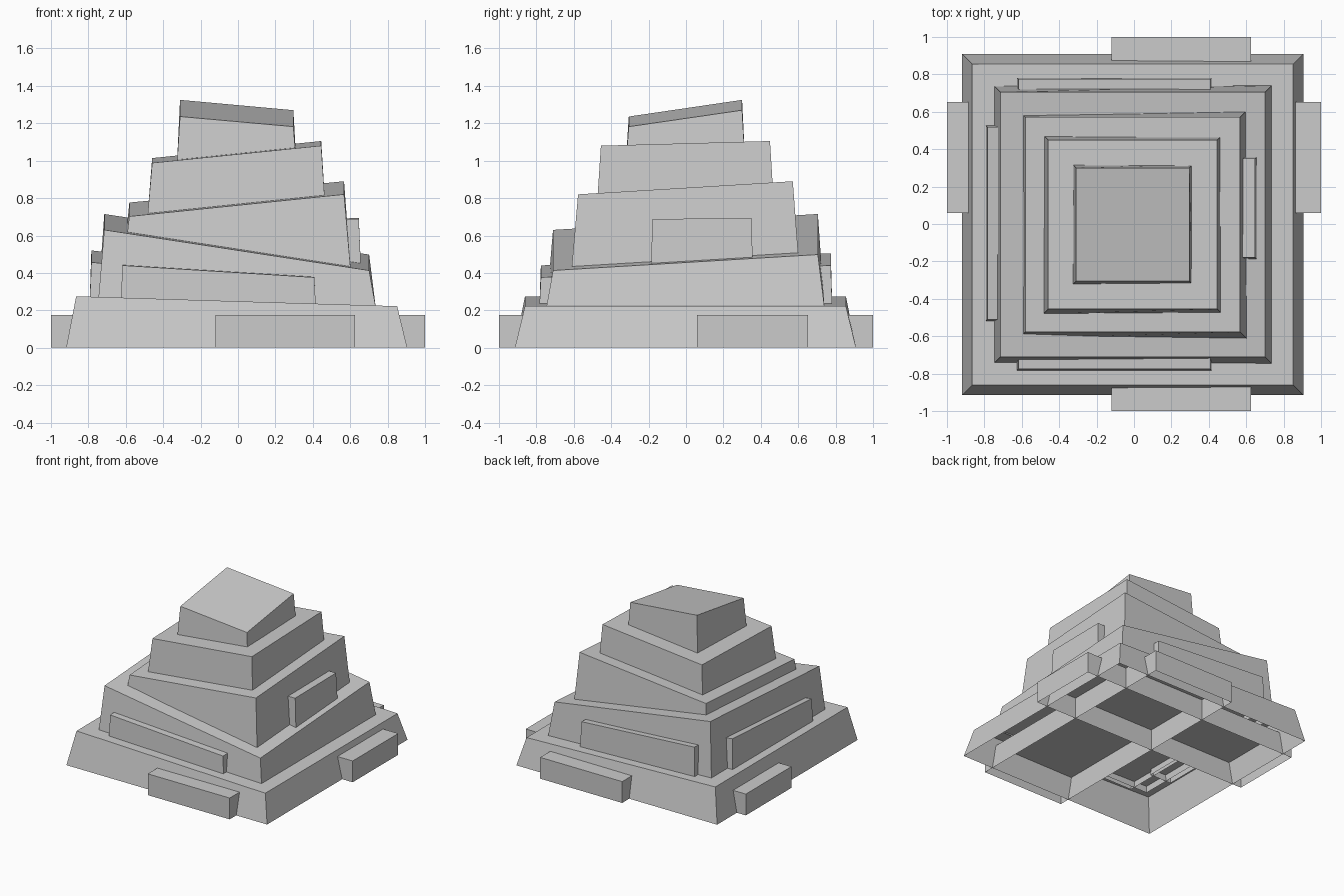
import bpy, bmesh

if "Cube" in bpy.data.objects:
    bpy.data.objects.remove(bpy.data.objects["Cube"])


def block(name, bottom, top, z0, tops):
    """Open-bottomed tapered block. bottom/top = (x0, x1, y0, y1);
    tops = heights at front-left, front-right, back-right, back-left."""
    def ring(r):
        x0, x1, y0, y1 = r
        return [(x0, y0), (x1, y0), (x1, y1), (x0, y1)]

    bm = bmesh.new()
    low = [bm.verts.new((x, y, z0)) for x, y in ring(bottom)]
    high = [bm.verts.new((x, y, z)) for (x, y), z in zip(ring(top), tops)]
    for i in range(4):
        j = (i + 1) % 4
        bm.faces.new((low[i], low[j], high[j], high[i]))
    bm.faces.new(high)
    mesh = bpy.data.meshes.new(name)
    bm.to_mesh(mesh)
    bm.free()
    obj = bpy.data.objects.new(name, mesh)
    bpy.context.collection.objects.link(obj)
    return obj


def square(half, cx=-0.007, cy=-0.003):
    return (cx - half, cx + half, cy - half, cy + half)


# Stacked tiers with slanted tops: bottom half, top half, base z, corner heights
tiers = [
    (0.912, 0.858, 0.00, (0.275, 0.222, 0.222, 0.275)),
    (0.743, 0.708, 0.22, (0.630, 0.413, 0.498, 0.715)),
    (0.610, 0.574, 0.41, (0.702, 0.820, 0.890, 0.776)),
    (0.477, 0.452, 0.70, (0.988, 1.080, 1.105, 1.014)),
    (0.319, 0.303, 0.99, (1.236, 1.182, 1.270, 1.325)),
]
for i, (b, t, z0, tops) in enumerate(tiers):
    block(f"tier_{i + 1}", square(b), square(t), z0, tops)

# Foot beams running right through the base
for name, r in (("foot_beam_front_back", (-0.12, 0.625, -1, 1)),
                ("foot_beam_left_right", (-1, 1, 0.06, 0.652))):
    block(name, r, r, 0, (0.175,) * 4)

# Slab through the second tier, showing on front and back
block("second_tier_slab", (-0.627, 0.416, -0.784, 0.782),
      (-0.618, 0.408, -0.776, 0.774), 0.22, (0.440, 0.376, 0.440, 0.505))

# Side slabs on the second tier (left) and third tier (right)
block("left_slab", (-0.794, -0.60, -0.520, 0.527),
      (-0.784, -0.60, -0.510, 0.518), 0.22, (0.457, 0.437, 0.500, 0.520))
block("right_slab", (0.45, 0.658, -0.187, 0.358),
      (0.45, 0.646, -0.180, 0.350), 0.41, (0.685, 0.688, 0.693, 0.690))
